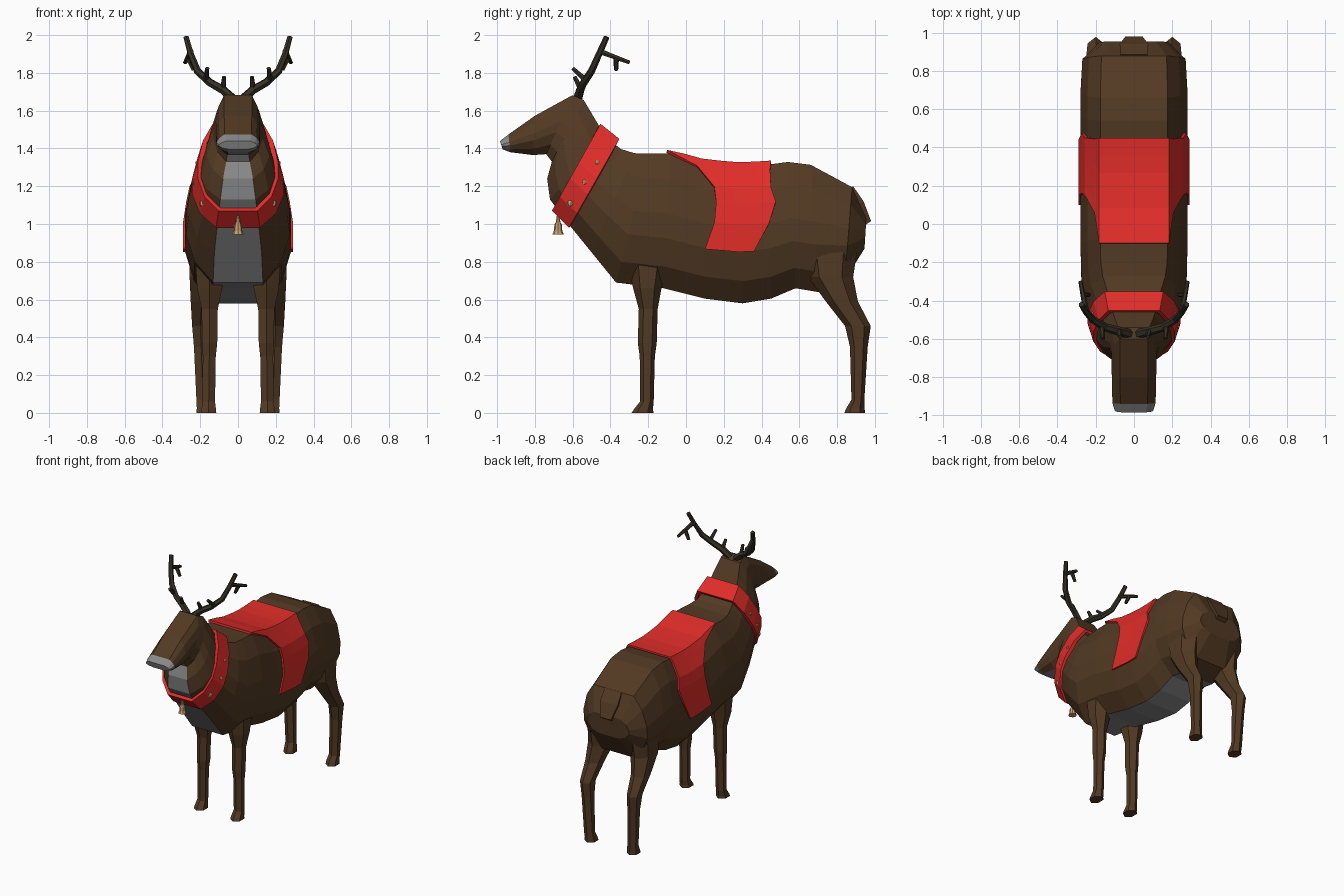
import bpy, bmesh, math
from mathutils import Vector


def mat(name, rgb):
    m = bpy.data.materials.new(name)
    m.diffuse_color = (*rgb, 1)
    return m


BROWN = mat("brown_fur", (0.085, 0.042, 0.017))
PALE = mat("pale_fur", (0.25, 0.25, 0.25))
RED = mat("red_cloth", (0.75, 0.026, 0.022))
HORN = mat("horn", (0.035, 0.03, 0.018))
BRASS = mat("brass", (0.6, 0.36, 0.17))


def finish(name, bm, *mats, mirror=False, solid=0):
    bmesh.ops.recalc_face_normals(bm, faces=bm.faces)
    me = bpy.data.meshes.new(name)
    bm.to_mesh(me)
    bm.free()
    ob = bpy.data.objects.new(name, me)
    bpy.context.collection.objects.link(ob)
    for m in mats:
        me.materials.append(m)
    if mirror:
        ob.modifiers.new("mirror", 'MIRROR')
    if solid:
        s = ob.modifiers.new("thickness", 'SOLIDIFY')
        s.thickness, s.offset = solid, -1
    return ob


def loft(bm, rings, caps=True, pale=lambda i, j: False):
    """Skin closed rings of points; pale(i, j) picks the second material."""
    vs = [[bm.verts.new(p) for p in r] for r in rings]
    n = len(vs[0])
    for i in range(len(vs) - 1):
        for j in range(n):
            k = (j + 1) % n
            f = bm.faces.new((vs[i][j], vs[i][k], vs[i + 1][k], vs[i + 1][j]))
            f.material_index = int(pale(i, j))
    if caps:
        for i, r in ((0, vs[0]), (-1, vs[-1])):
            bm.faces.new(r).material_index = int(pale(i, -1) and i == 0)


# Half cross-section of the trunk: (fraction of half width, top-to-bottom position)
HALF = [(0.63, 0.01), (0.87, 0.2), (1, 0.45), (1, 0.63), (0.83, 0.84), (0.48, 1)]
SECTION = HALF + [(-x, t) for x, t in reversed(HALF)]


def trunk_ring(yt, zt, yb, zb, w):
    return [(x * w, yt + (yb - yt) * t, zt + (zb - zt) * t) for x, t in SECTION]


# Head, neck and trunk: top (y, z), bottom (y, z), half width
TRUNK = [
    (-0.985, 1.44, -0.97, 1.395, 0.10), (-0.94, 1.475, -0.93, 1.38, 0.113),
    (-0.80, 1.575, -0.81, 1.365, 0.116), (-0.60, 1.685, -0.74, 1.37, 0.118),
    (-0.54, 1.66, -0.71, 1.33, 0.13), (-0.48, 1.56, -0.735, 1.24, 0.165),
    (-0.42, 1.46, -0.72, 1.13, 0.195), (-0.34, 1.40, -0.63, 1.01, 0.225),
    (-0.27, 1.38, -0.50, 0.85, 0.26), (-0.20, 1.38, -0.37, 0.69, 0.275),
    (-0.08, 1.38, -0.12, 0.66, 0.28), (0.10, 1.33, 0.10, 0.605, 0.28),
    (0.28, 1.315, 0.30, 0.58, 0.28), (0.42, 1.32, 0.45, 0.605, 0.28),
    (0.54, 1.335, 0.58, 0.66, 0.28), (0.66, 1.32, 0.70, 0.64, 0.28),
    (0.88, 1.20, 0.84, 0.70, 0.27), (0.955, 1.03, 0.945, 0.87, 0.18)]
bm = bmesh.new()
loft(bm, [trunk_ring(*r) for r in TRUNK],
     pale=lambda i, j: i == 0 or (j == 5 and i < 15))
finish("body", bm, BROWN, PALE)

# Collar band following the neck section
bm = bmesh.new()
loft(bm, [trunk_ring(-0.45, 1.535, -0.71, 1.07, 0.213),
          trunk_ring(-0.35, 1.455, -0.62, 0.98, 0.243)], caps=False)
finish("collar", bm, RED, solid=0.025)


# Saddle blanket draped over the back: (x, drop, front y, rear y)
def back_z(y):
    for a, b in zip(TRUNK, TRUNK[1:]):
        if a[0] <= y <= b[0]:
            return a[1] + (b[1] - a[1]) * (y - a[0]) / (b[0] - a[0])


ROWS = [(0.183, 0.0, -0.10, 0.45), (0.207, 0.045, 0.06, 0.445),
        (0.257, 0.14, 0.15, 0.45), (0.274, 0.22, 0.16, 0.475),
        (0.291, 0.33, 0.15, 0.44), (0.291, 0.475, 0.10, 0.36)]
rows = [(-r[0], *r[1:]) for r in reversed(ROWS)] + ROWS
bm = bmesh.new()
grid = [[bm.verts.new((x, y, back_z(y) + 0.012 - d))
         for y in [a + (b - a) * k / 6 for k in range(7)]] for x, d, a, b in rows]
for r, s in zip(grid, grid[1:]):
    for k in range(6):
        bm.faces.new((r[k], r[k + 1], s[k + 1], s[k]))
finish("saddle_blanket", bm, RED, solid=0.015)


# Legs: stacks of six-sided rings (x, y, z, half width, half depth)
def leg(name, stack):
    bm = bmesh.new()
    corners = [(math.cos(a), math.sin(a)) for a in
               [math.radians(d) for d in (30, 90, 150, 210, 270, 330)]]
    loft(bm, [[(x + c * rx * 1.1, y + s * ry, z) for c, s in corners]
              for x, y, z, rx, ry in stack])
    finish(name, bm, BROWN, mirror=True)


leg("front_legs", [(0.15, -0.20, 0.82, 0.08, 0.11), (0.15, -0.205, 0.66, 0.07, 0.075),
                   (0.15, -0.20, 0.55, 0.045, 0.05), (0.15, -0.205, 0.37, 0.042, 0.05),
                   (0.152, -0.205, 0.30, 0.036, 0.04), (0.155, -0.207, 0.06, 0.035, 0.036),
                   (0.155, -0.225, 0.02, 0.04, 0.05), (0.155, -0.23, 0, 0.042, 0.058)])
leg("hind_legs", [(0.18, 0.76, 0.95, 0.08, 0.16), (0.18, 0.765, 0.72, 0.08, 0.12),
                  (0.195, 0.825, 0.59, 0.058, 0.085), (0.20, 0.91, 0.46, 0.045, 0.068),
                  (0.195, 0.915, 0.35, 0.04, 0.047), (0.185, 0.91, 0.07, 0.037, 0.034),
                  (0.18, 0.897, 0.025, 0.04, 0.048), (0.18, 0.893, 0, 0.042, 0.055)])

# Tail flap
bm = bmesh.new()
loft(bm, [[(-w, y, z), (w, y, z), (w * 0.9, y - 0.03, z - 0.02), (-w * 0.9, y - 0.03, z - 0.02)]
          for w, y, z in ((0.07, 0.885, 1.20), (0.075, 0.94, 1.12), (0.045, 0.98, 1.015))])
finish("tail", bm, BROWN)


# Antlers: tapered tubes along a path
def tube(bm, pts, r0, r1, sides=6):
    pts = [Vector(p) for p in pts]
    n = len(pts) - 1
    rings = []
    for i, p in enumerate(pts):
        q = (pts[min(i + 1, n)] - pts[max(i - 1, 0)]).to_track_quat('Z', 'Y')
        r = r0 + (r1 - r0) * i / n
        rings.append([p + q @ Vector((r * math.cos(a), r * math.sin(a), 0))
                      for a in [math.tau * k / sides for k in range(sides)]])
    loft(bm, rings)


bm = bmesh.new()
tube(bm, [(0.025, -0.575, 1.66), (0.08, -0.56, 1.71), (0.15, -0.54, 1.75),
          (0.215, -0.50, 1.81), (0.25, -0.46, 1.90), (0.275, -0.42, 1.99)], 0.026, 0.015)
for a, b in (((0.08, -0.555, 1.71), (0.073, -0.59, 1.78)),
             ((0.17, -0.53, 1.76), (0.163, -0.60, 1.825)),
             ((0.25, -0.46, 1.915), (0.28, -0.30, 1.855)),
             ((0.267, -0.37, 1.885), (0.235, -0.37, 1.815))):
    tube(bm, [a, b], 0.016, 0.011)
finish("antlers", bm, HORN, mirror=True)

# Brass studs on the collar
bm = bmesh.new()
for x, y, z, r in ((0.213, -0.47, 1.325, 0.013), (0.222, -0.535, 1.22, 0.016),
                   (0.185, -0.61, 1.11, 0.02)):
    s = bmesh.ops.create_uvsphere(bm, u_segments=8, v_segments=6, radius=r)
    bmesh.ops.translate(bm, verts=s["verts"], vec=(x, y, z))
finish("collar_studs", bm, BRASS, mirror=True)

# Hanging bell
bm = bmesh.new()
loft(bm, [[(r * math.cos(k * math.pi / 4), -0.677 + r * math.sin(k * math.pi / 4), z)
           for k in range(8)]
          for r, z in ((0.03, 0.945), (0.022, 0.965), (0.02, 0.995), (0.012, 1.01), (0.006, 1.05))])
finish("bell", bm, BRASS)
